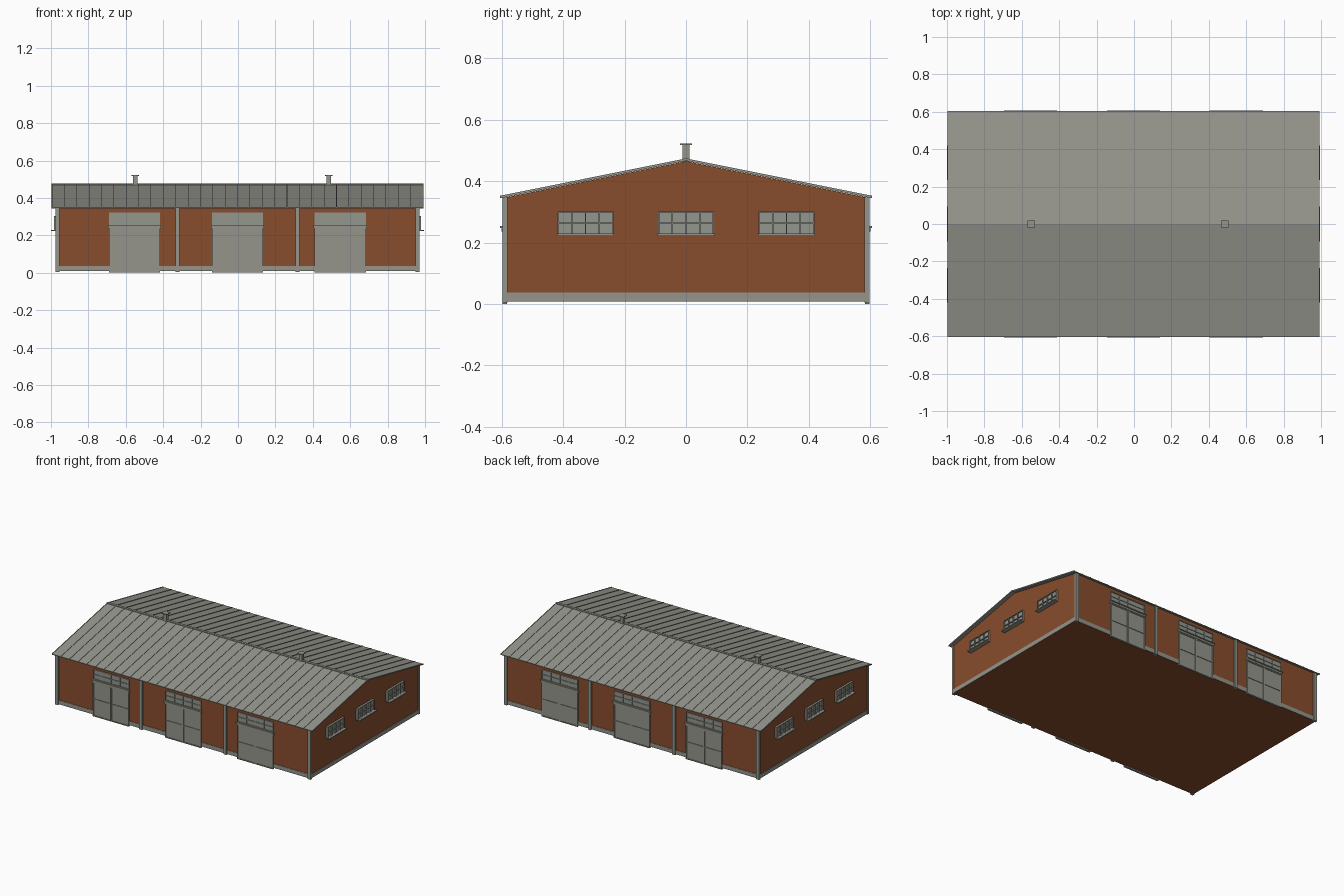
import bpy, bmesh
from mathutils import Vector

cube = bpy.data.objects.get("Cube")
if cube:
    bpy.data.objects.remove(cube, do_unlink=True)


def material(name, rgb):
    m = bpy.data.materials.new(name)
    m.use_nodes = True
    m.diffuse_color = (*rgb, 1)
    m.node_tree.nodes["Principled BSDF"].inputs["Base Color"].default_value = (*rgb, 1)
    return m


BRICK = material("brick red", (0.25, 0.075, 0.026))
GREY = material("warm grey", (0.30, 0.30, 0.265))
GLASS = material("pane grey", (0.29, 0.31, 0.27))

CX = -0.003          # slight offset of the building body
WX, WY = 0.968, 0.588   # half size of the walls
EAVE, RIDGE = 0.347, 0.465
SLOPE = (RIDGE - EAVE) / WY


def finish(name, bm, mat):
    bmesh.ops.recalc_face_normals(bm, faces=bm.faces)
    mesh = bpy.data.meshes.new(name)
    bm.to_mesh(mesh)
    bm.free()
    mesh.materials.append(mat)
    ob = bpy.data.objects.new(name, mesh)
    bpy.context.collection.objects.link(ob)
    return ob


def add_box(bm, lo, hi):
    lo, hi = Vector(lo), Vector(hi)
    verts = bmesh.ops.create_cube(bm, size=1)["verts"]
    for v in verts:
        v.co = (lo + hi) / 2 + v.co * (hi - lo)


def add_prism(bm, profile, x0, x1):
    """Extrude a (y, z) profile along x."""
    face = bm.faces.new([bm.verts.new((x0, y, z)) for y, z in profile])
    out = bmesh.ops.extrude_face_region(bm, geom=[face])["geom"]
    moved = [g for g in out if isinstance(g, bmesh.types.BMVert)]
    bmesh.ops.translate(bm, verts=moved, vec=(x1 - x0, 0, 0))


def boxes(name, mat, items):
    bm = bmesh.new()
    for lo, hi in items:
        add_box(bm, lo, hi)
    return finish(name, bm, mat)


def grid_bars(u0, u1, v0, v1, cols, rows, w):
    """Rectangles of a frame with inner bars, as (u0, u1, v0, v1)."""
    bars = []
    for i in range(cols + 1):
        u = u0 + (u1 - u0 - w) * i / cols
        bars.append((u, u + w, v0, v1))
    for j in range(rows + 1):
        v = v0 + (v1 - v0 - w) * j / rows
        bars.append((u0, u1, v, v + w))
    return bars


# Brick body with gables
bm = bmesh.new()
add_prism(bm, [(-WY, 0.008), (WY, 0.008), (WY, EAVE), (0, RIDGE), (-WY, EAVE)],
          CX - WX, CX + WX)
finish("brick_walls", bm, BRICK)

# Concrete plinth, as four strips around the base
px, py, t = WX + 0.003, WY + 0.003, 0.01
plinth = []
for s in (-1, 1):
    a, b = sorted((s * px, s * (px - t)))
    plinth.append(((CX + a, -py, 0.009), (CX + b, py, 0.037)))
    a, b = sorted((s * py, s * (py - t)))
    plinth.append(((CX - px + t, a, 0.009), (CX + px - t, b, 0.037)))
boxes("plinth", GREY, plinth)

# Posts between the bays and at the corners
posts = []
for x in (-0.962, -0.321, 0.321, 0.962):
    for s in (-1, 1):
        a, b = sorted((s * 0.582, s * 0.598))
        posts.append(((CX + x - 0.011, a, 0.005), (CX + x + 0.011, b, 0.346)))
boxes("wall_posts", GREY, posts)


# Roof sheets, seams and ridge cap
def slope_profile(side, low, high, y_in=0.0, y_out=0.605):
    z = lambda y: RIDGE - SLOPE * y
    return [(side * y_in, z(y_in) + low), (side * y_out, z(y_out) + low),
            (side * y_out, z(y_out) + high), (side * y_in, z(y_in) + high)]


RX0, RX1 = -0.996, 0.991
for side, name in ((-1, "front"), (1, "back")):
    bm = bmesh.new()
    add_prism(bm, slope_profile(side, 0.001, 0.006), RX0, RX1)
    finish(name + "_roof_sheet", bm, GREY)
    bm = bmesh.new()
    for i in range(31):
        x = RX0 + (RX1 - RX0 - 0.003) * i / 30
        add_prism(bm, slope_profile(side, 0.005, 0.009), x, x + 0.003)
    finish(name + "_roof_seams", bm, GREY)

bm = bmesh.new()
for side in (-1, 1):
    add_prism(bm, slope_profile(side, 0.004, 0.011, 0, 0.008), RX0, RX1)
finish("ridge_cap", bm, GREY)

# Roof vents with flat caps
for i, x in enumerate((-0.55, 0.484)):
    boxes("roof_vent_%d" % (i + 1), GREY,
          [((x - 0.012, -0.012, 0.455), (x + 0.012, 0.012, 0.518)),
           ((x - 0.02, -0.02, 0.517), (x + 0.02, 0.02, 0.523))])

# Double doors with lintel and transom light on both long sides
for s, side_name in ((-1, "front"), (1, "back")):
    def slab(u0, u1, v0, v1, depth):
        a, b = sorted((s * (WY - 0.005), s * (WY + depth)))
        return ((u0, a, v0), (u1, b, v1))

    for n, x in enumerate((-0.55, 0, 0.55)):
        c, label = CX + x, "%s_%d" % (side_name, n + 1)
        l, r = c - 0.137, c + 0.137
        boxes("door_leaves_" + label, GREY, [slab(l, r, 0, 0.236, 0.005)])
        bars = grid_bars(l, c, 0, 0.236, 1, 2, 0.006)
        bars += grid_bars(c + 0.001, r, 0, 0.236, 1, 2, 0.006)
        boxes("door_frame_" + label, GREY, [slab(*b, 0.009) for b in bars])
        boxes("door_lintel_" + label, GREY,
              [slab(l - 0.005, r + 0.005, 0.236, 0.248, 0.012),
               slab(l - 0.005, r + 0.005, 0.248, 0.254, 0.018)])
        boxes("transom_panes_" + label, GLASS, [slab(l, r, 0.254, 0.322, 0.003)])
        boxes("transom_bars_" + label, GREY,
              [slab(*b, 0.007) for b in grid_bars(l, r, 0.254, 0.322, 4, 2, 0.004)])

# Gable windows with bars and sills on both ends
for s, side_name in ((-1, "right"), (1, "left")):
    def plate(u0, u1, v0, v1, depth):
        a, b = sorted((CX + s * (WX - 0.005), CX + s * (WX + depth)))
        return ((a, u0, v0), (b, u1, v1))

    for n, y in enumerate((-0.327, 0, 0.327)):
        label = "%s_%d" % (side_name, n + 1)
        l, r = y - 0.091, y + 0.091
        boxes("window_panes_" + label, GLASS, [plate(l, r, 0.226, 0.302, 0.006)])
        boxes("window_bars_" + label, GREY,
              [plate(*b, 0.014) for b in grid_bars(l, r, 0.226, 0.302, 4, 2, 0.004)])
        boxes("window_sill_" + label, GREY,
              [plate(l - 0.002, r + 0.002, 0.222, 0.229, 0.03)])
